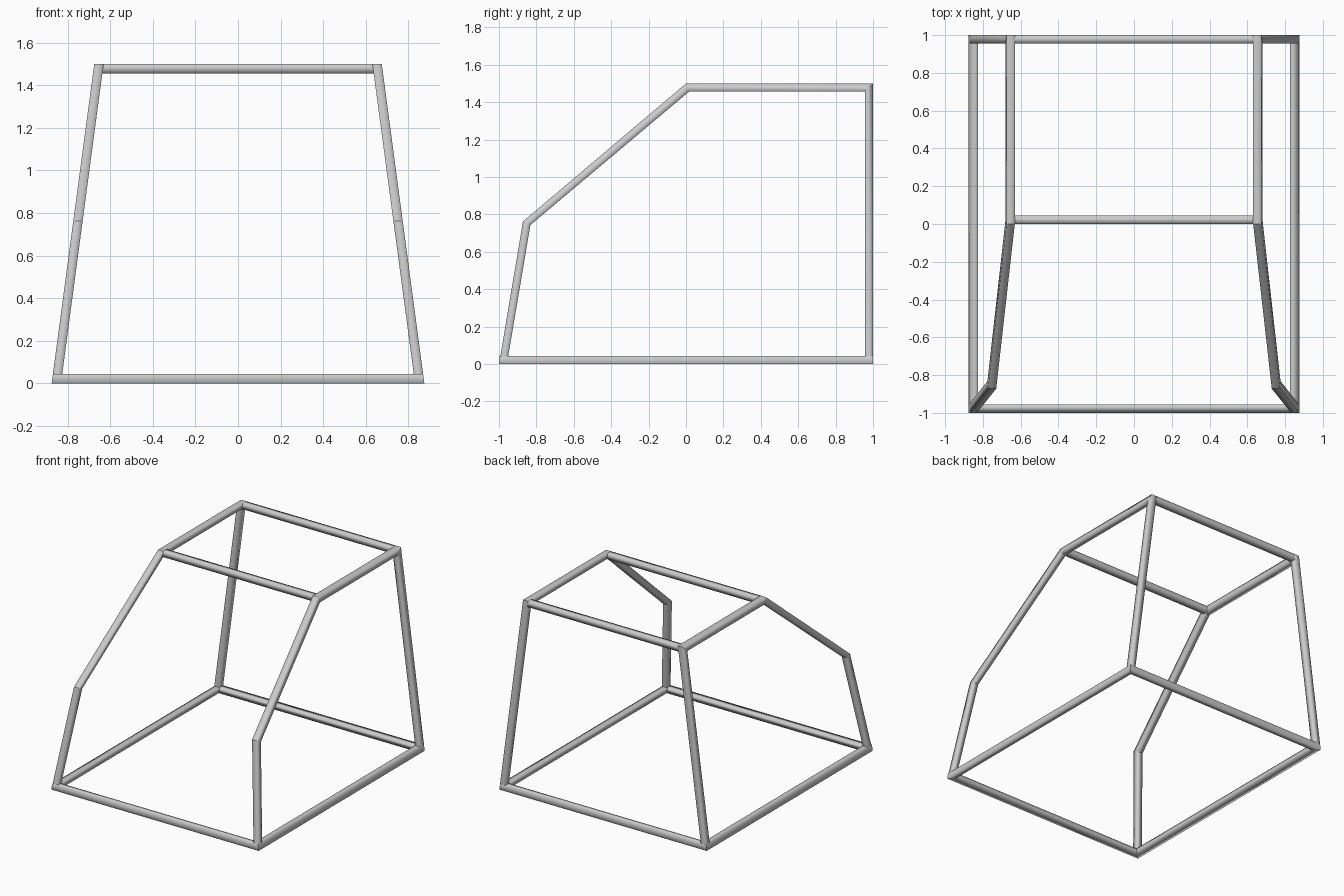
import bpy, bmesh

if "Cube" in bpy.data.objects:
    bpy.data.objects.remove(bpy.data.objects["Cube"])

T = 0.044            # bar thickness
H = 1.5              # frame height


def side_x(z):
    """Outer half width of the tapering frame at height z."""
    return 0.875 - 0.2 * z / H


def tube(name, rings, closed=False):
    """Four-sided bar through quad cross-sections, smooth around, sharp at joints."""
    bm = bmesh.new()
    loops = [[bm.verts.new(p) for p in ring] for ring in rings]
    pairs = list(zip(loops, loops[1:]))
    if closed:
        pairs.append((loops[-1], loops[0]))
    for a, b in pairs:
        for i in range(4):
            j = (i + 1) % 4
            bm.faces.new((a[i], a[j], b[j], b[i])).smooth = True
    bmesh.ops.recalc_face_normals(bm, faces=bm.faces[:])
    for loop in loops:
        for i in range(4):
            edge = bm.edges.get((loop[i], loop[(i + 1) % 4]))
            if edge:
                edge.smooth = False
    me = bpy.data.meshes.new(name)
    bm.to_mesh(me)
    bm.free()
    ob = bpy.data.objects.new(name, me)
    bpy.context.collection.objects.link(ob)
    return ob


# Base rectangle with mitred corners
base = []
for sx, sy in ((-1, -1), (1, -1), (1, 1), (-1, 1)):
    base.append([(sx * (side_x(z) - d), sy * (1 - d), z)
                 for d, z in ((0, 0), (T, 0), (T, T), (0, T))])
tube("base_frame", base, closed=True)

# Side hoops: (outer, inner) profile points in y, z
profile = [
    ((-0.992, T), (-0.950, T)),
    ((-0.872, 0.762), (-0.832, 0.743)),
    ((0.0, H), (0.016, H - T)),
    ((1.0, H), (1 - T, H - T)),
    ((1.0, T), (1 - T, T)),
]
for label, s in (("left", -1), ("right", 1)):
    rings = []
    for (yo, zo), (yi, zi) in profile:
        rings.append([(s * side_x(zo), yo, zo), (s * (side_x(zo) - T), yo, zo),
                      (s * (side_x(zi) - T), yi, zi), (s * side_x(zi), yi, zi)])
    tube(label + "_hoop", rings)

# Roof cross bars between the hoops
for label, y0 in (("front", 0.0), ("back", 1 - T)):
    section = ((y0, H - T), (y0 + T, H - T), (y0 + T, H), (y0, H))
    tube(label + "_roof_bar",
         [[(s * (side_x(z) - T), y, z) for y, z in section] for s in (-1, 1)])
